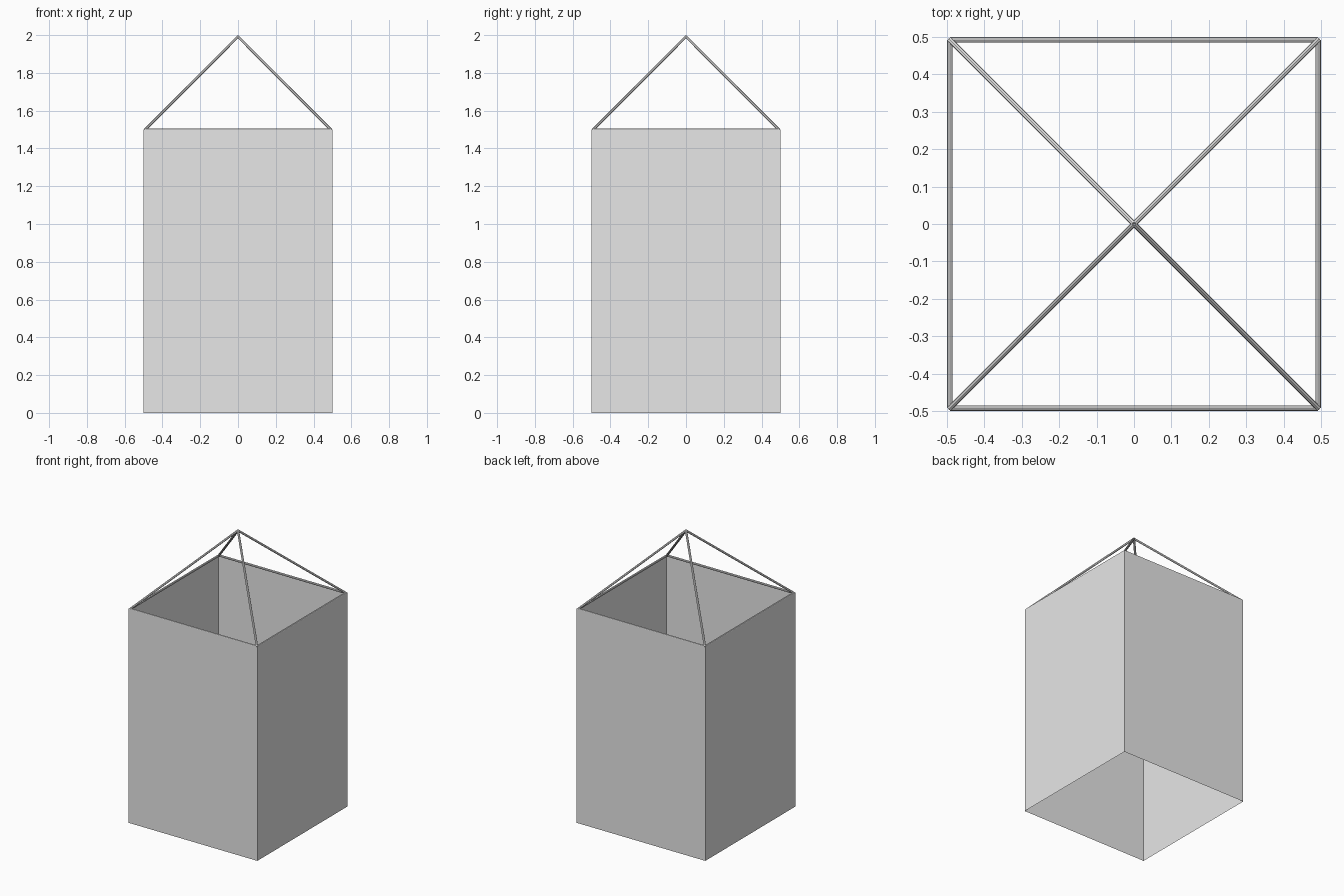
import bpy
import bmesh
from mathutils import Vector

default_cube = bpy.data.objects.get("Cube")
if default_cube:
    bpy.data.objects.remove(default_cube, do_unlink=True)

HALF = 0.5
WALL_HEIGHT = 1.5
ROD_RADIUS = 0.0075
INSET = HALF - ROD_RADIUS
RIM_Z = WALL_HEIGHT - 0.002
APEX = Vector((0, 0, 2 - ROD_RADIUS))

grey = bpy.data.materials.new("light_grey")
grey.use_nodes = True
grey.diffuse_color = (0.8, 0.8, 0.8, 1)
grey.node_tree.nodes["Principled BSDF"].inputs["Base Color"].default_value = (0.8, 0.8, 0.8, 1)


def add_object(name, bm):
    mesh = bpy.data.meshes.new(name)
    bm.to_mesh(mesh)
    bm.free()
    mesh.materials.append(grey)
    obj = bpy.data.objects.new(name, mesh)
    bpy.context.collection.objects.link(obj)
    return obj


def add_rod(name, start, end):
    """Thin eight-sided rod between two points."""
    axis = end - start
    bm = bmesh.new()
    bmesh.ops.create_cone(bm, cap_ends=True, segments=8, radius1=ROD_RADIUS,
                          radius2=ROD_RADIUS, depth=axis.length)
    obj = add_object(name, bm)
    obj.rotation_mode = 'QUATERNION'
    obj.rotation_quaternion = axis.to_track_quat('Z', 'Y')
    obj.location = (start + end) / 2
    return obj


# Square sleeve of thin walls, open at the top and bottom
bm = bmesh.new()
bmesh.ops.create_cube(bm, size=1)
caps = [f for f in bm.faces if abs(f.normal.z) > 0.5]
bmesh.ops.delete(bm, geom=caps, context='FACES_ONLY')
bmesh.ops.scale(bm, vec=(2 * HALF, 2 * HALF, WALL_HEIGHT), verts=bm.verts)
bmesh.ops.translate(bm, vec=(0, 0, WALL_HEIGHT / 2), verts=bm.verts)
add_object("sleeve_walls", bm)

# Rim rods around the top and hanger rods up to the apex
corners = {
    "front_right": Vector((-INSET, -INSET, RIM_Z)),
    "front_left": Vector((INSET, -INSET, RIM_Z)),
    "back_left": Vector((INSET, INSET, RIM_Z)),
    "back_right": Vector((-INSET, INSET, RIM_Z)),
}
points = list(corners.values())
for i, side in enumerate(("front", "left", "back", "right")):
    add_rod(side + "_rim_rod", points[i], points[(i + 1) % 4])
for corner, point in corners.items():
    add_rod(corner + "_hanger_rod", point, APEX)
